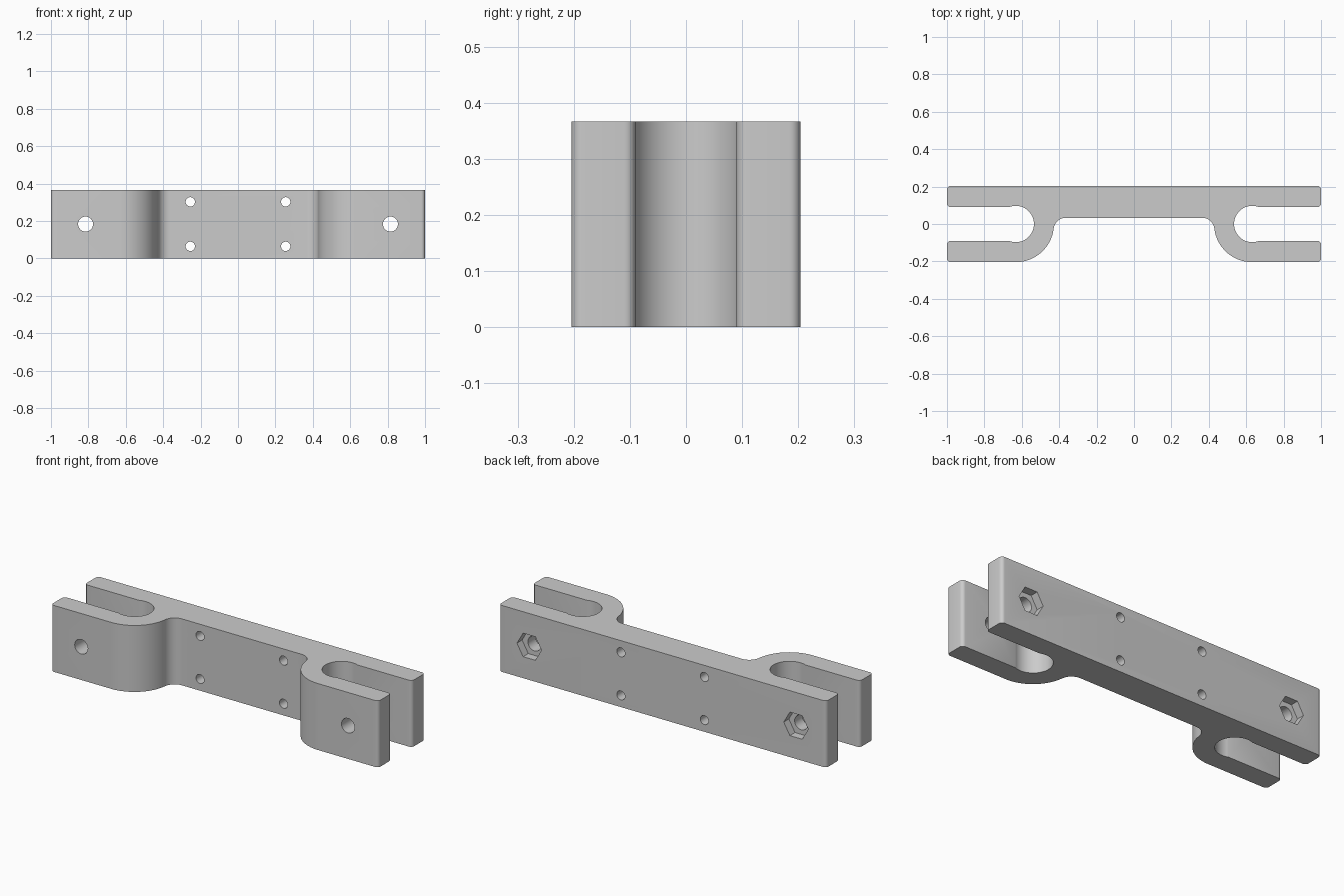
import bpy
import bmesh
from math import cos, sin, pi, radians, atan2, sqrt, asin
from mathutils import Matrix

cube = bpy.data.objects.get("Cube")
if cube:
    bpy.data.objects.remove(cube, do_unlink=True)

H = 0.367            # height of the bar
Y = 0.204            # half depth
SLOT = 0.09          # half width of the clevis slot
EYE_X, EYE_R = 0.632, 0.097   # rounded slot end
WEB_Y = 0.033        # front face of the thin middle
FIL = 0.065          # blend between middle and lug
CORNER = 0.02

grey = bpy.data.materials.new("light grey")
grey.use_nodes = True
grey.diffuse_color = (0.6, 0.6, 0.6, 1)
grey.node_tree.nodes["Principled BSDF"].inputs["Base Color"].default_value = (0.6, 0.6, 0.6, 1)


def arc(cx, cy, r, a0, a1, n):
    return [(cx + r * cos(a0 + (a1 - a0) * i / n),
             cy + r * sin(a0 + (a1 - a0) * i / n)) for i in range(n + 1)]


def make_object(name, bm):
    bmesh.ops.recalc_face_normals(bm, faces=bm.faces)
    mesh = bpy.data.meshes.new(name)
    bm.to_mesh(mesh)
    bm.free()
    mesh.materials.append(grey)
    obj = bpy.data.objects.new(name, mesh)
    bpy.context.collection.objects.link(obj)
    return obj


# Half outline: middle web, blend, lug, slot and back arm
fil_y = WEB_Y - FIL
fil_x = EYE_X - sqrt((Y + FIL) ** 2 - fil_y ** 2)
tangent = atan2(-fil_y, EYE_X - fil_x)
mouth = asin(SLOT / EYE_R)
c = CORNER
half = arc(fil_x, fil_y, FIL, pi / 2, tangent, 14)
half += arc(EYE_X, 0, Y, pi + tangent, 1.5 * pi, 24)[1:]
half += arc(1 - c, -Y + c, c, -pi / 2, 0, 6)
half += arc(1 - c, -SLOT - c, c, 0, pi / 2, 6)
half += arc(EYE_X, 0, EYE_R, -mouth, mouth - 2 * pi, 40)
half += arc(1 - c, SLOT + c, c, -pi / 2, 0, 6)
half += arc(1 - c, Y - c, c, 0, pi / 2, 6)
outline = half + [(-x, y) for x, y in reversed(half)]

bm = bmesh.new()
base = bm.faces.new([bm.verts.new((x, y, 0)) for x, y in outline])
top = bmesh.ops.extrude_face_region(bm, geom=[base])["geom"]
bmesh.ops.translate(bm, vec=(0, 0, H),
                    verts=[v for v in top if isinstance(v, bmesh.types.BMVert)])
bar = make_object("clevis_bar", bm)


def cutter(name, x, y, z, r, depth, sides):
    """Prism along y, with a corner pointing along x."""
    bm = bmesh.new()
    bmesh.ops.create_cone(bm, cap_ends=True, segments=sides, radius1=r, radius2=r, depth=depth,
                          matrix=Matrix.Translation((x, y, z))
                          @ Matrix.Rotation(pi / 2, 4, 'X')
                          @ Matrix.Rotation(pi / 2 if sides == 6 else 0, 4, 'Z'))
    obj = make_object(name, bm)
    obj.hide_render = True
    return obj


# Bolt holes, hexagonal nut pockets in the back, small mounting holes
cutters = []
for s in (-1, 1):
    cutters.append(cutter("bolt_hole", s * 0.815, 0, H / 2, 0.04, 1, 32))
    cutters.append(cutter("nut_pocket", s * 0.815, Y, H / 2, 0.075, 0.09, 6))
    for t in (-1, 1):
        cutters.append(cutter("mount_hole", s * 0.255, 0, H / 2 + t * 0.119, 0.025, 1, 24))

bpy.ops.object.select_all(action='DESELECT')
bar.select_set(True)
bpy.context.view_layer.objects.active = bar
for obj in cutters:
    mod = bar.modifiers.new("cut", 'BOOLEAN')
    mod.operation = 'DIFFERENCE'
    mod.solver = 'EXACT'
    mod.object = obj
    bpy.ops.object.modifier_apply(modifier=mod.name)
for obj in cutters:
    bpy.data.objects.remove(obj, do_unlink=True)

bpy.ops.object.shade_smooth_by_angle(angle=radians(30))
